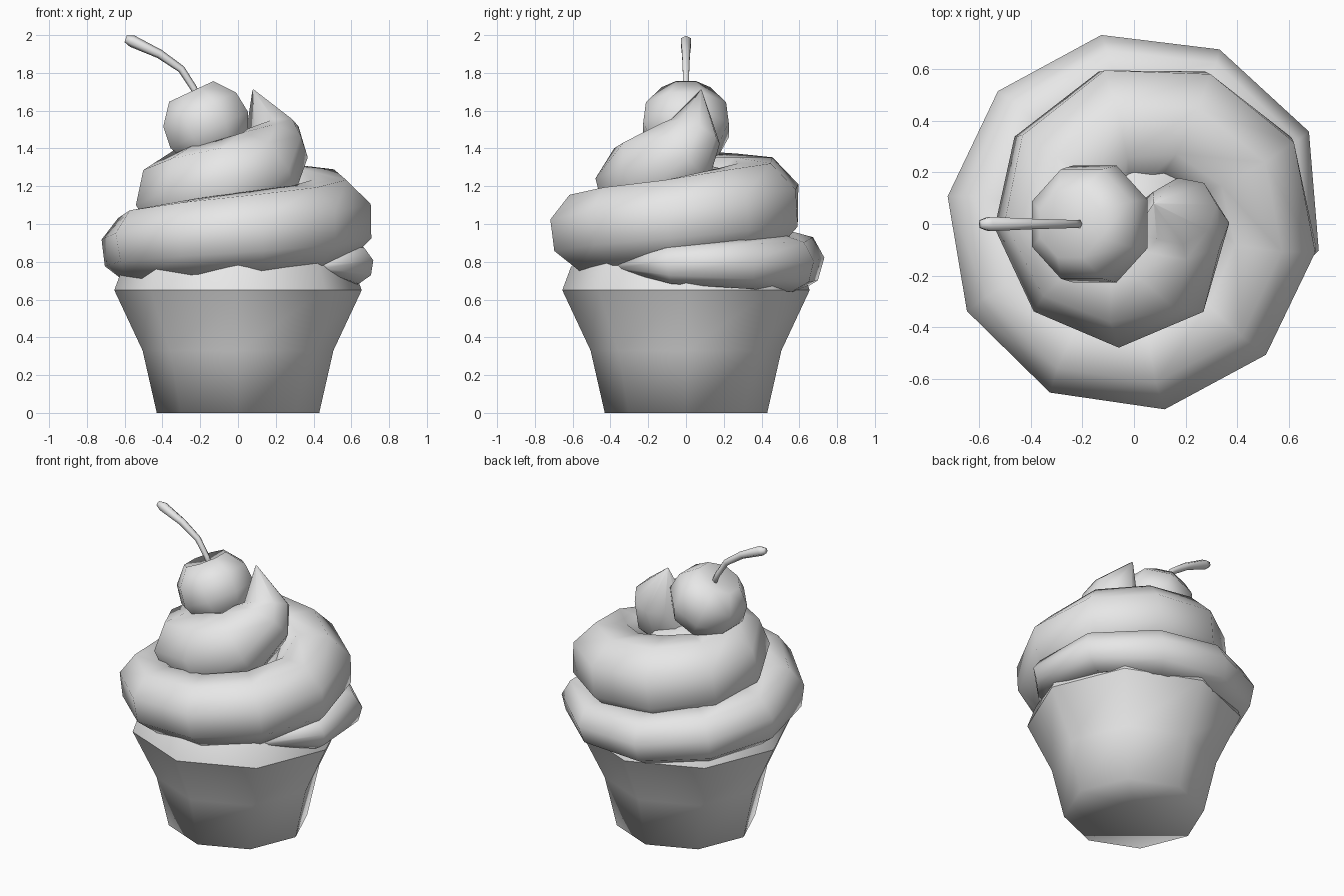
import bpy, bmesh, math
from mathutils import Vector, Matrix

old = bpy.data.objects.get("Cube")
if old:
    bpy.data.objects.remove(old, do_unlink=True)

grey = bpy.data.materials.new("plain_grey")
grey.use_nodes = True
grey.diffuse_color = (0.8, 0.8, 0.8, 1)
grey.node_tree.nodes["Principled BSDF"].inputs["Base Color"].default_value = (0.8, 0.8, 0.8, 1)


def finish(bm, name):
    bmesh.ops.remove_doubles(bm, verts=bm.verts, dist=0.0005)
    bmesh.ops.recalc_face_normals(bm, faces=bm.faces)
    for f in bm.faces:
        f.smooth = True
    mesh = bpy.data.meshes.new(name)
    bm.to_mesh(mesh)
    bm.free()
    mesh.materials.append(grey)
    obj = bpy.data.objects.new(name, mesh)
    bpy.context.collection.objects.link(obj)
    return obj


def skin(bm, rings):
    """Bridge consecutive rings of equal size with quads."""
    for a, b in zip(rings, rings[1:]):
        n = len(a)
        for i in range(n):
            bm.faces.new((a[i], a[(i + 1) % n], b[(i + 1) % n], b[i]))


def lathe(name, profile, sides=8, turn=0.0, matrix=Matrix()):
    bm = bmesh.new()
    rings = []
    for r, z in profile:
        angles = [turn + math.tau * i / sides for i in range(sides)]
        rings.append([bm.verts.new(matrix @ Vector((r * math.cos(a), r * math.sin(a), z)))
                      for a in angles])
    skin(bm, rings)
    return finish(bm, name)


def add_ring(bm, centre, side, up, radius, sides, roll=0.0):
    angles = [math.tau * (k + 0.5) / sides + roll for k in range(sides)]
    return [bm.verts.new(centre + radius * (math.cos(a) * side + math.sin(a) * up))
            for a in angles]


def tube(name, rings, bm):
    skin(bm, rings)
    bm.faces.new(rings[0])
    bm.faces.new(rings[-1])
    return finish(bm, name)


# Flared eight-sided wrapper with a slightly hollow base
lathe("wrapper", [(0, 0.05), (0.43, 0), (0.505, 0.33), (0.655, 0.65)])

# Cake dome that fills the wrapper and the middle of the swirl
lathe("cake_top", [(0.655, 0.65), (0.61, 0.77), (0.5, 0.92), (0.35, 1.1),
                   (0.2, 1.29), (0, 1.34)])

# Swirl keys: angle, outer radius, height, tube radius, roll of the section
KEYS = [(-38, 0.58, 0.775, 0.025, 0), (-8, 0.72, 0.785, 0.105, -10),
        (28, 0.76, 0.79, 0.135, -15), (64, 0.745, 0.79, 0.15, -18),
        (100, 0.735, 0.8, 0.165, -15), (171, 0.725, 0.87, 0.187, -8),
        (270, 0.725, 0.955, 0.218, -7), (352, 0.715, 1.015, 0.238, 0),
        (388, 0.7, 1.06, 0.25, 0), (462, 0.61, 1.11, 0.265, 0),
        (541, 0.53, 1.145, 0.25, 12), (624, 0.47, 1.21, 0.25, 30),
        (669, 0.42, 1.28, 0.235, 25), (717, 0.36, 1.38, 0.2, 12)]
ANGLES = [-38] + [-8 + 36 * k for k in range(13)] + [462, 503, 541, 581, 624, 669, 717]


def key_at(angle):
    for a, b in zip(KEYS, KEYS[1:]):
        if angle <= b[0]:
            t = (angle - a[0]) / (b[0] - a[0])
            return [u + (v - u) * t for u, v in zip(a, b)]


# Swirl sections face along the spiral, leaning up towards the peak
bm = bmesh.new()
rings = []
for angle in ANGLES:
    _, outer, z, r, roll = key_at(angle)
    a = math.radians(angle)
    outward = Vector((math.cos(a), math.sin(a), 0))
    climb = 0.12 if angle < 600 else 0.12 + (angle - 600) / 160
    forward = Vector((-math.sin(a), math.cos(a), climb)).normalized()
    centre = outward * (outer - 0.94 * r) + Vector((0, 0, z))
    rings.append(add_ring(bm, centre, outward, outward.cross(forward), r, 8, math.radians(roll)))

# Pointed peak of the swirl
for centre, r, turn in [((0.18, 0.05, 1.49), 0.145, 30), ((0.08, 0.08, 1.71), 0.004, 45)]:
    a = math.radians(turn)
    outward = Vector((math.cos(a), math.sin(a), 0))
    forward = Vector((-math.sin(a), math.cos(a), 1.8)).normalized()
    rings.append(add_ring(bm, Vector(centre), outward, outward.cross(forward), r, 8))
tube("frosting_swirl", rings, bm)

# Cherry leaning to its side, with a dimple on top
lean = Matrix.Translation((-0.165, 0, 1.525)) @ Matrix.Rotation(math.radians(-25), 4, "Y")
lathe("cherry", [(0, 0.15), (0.14, 0.195), (0.23, 0.09), (0.245, -0.03),
                 (0.19, -0.14), (0.09, -0.2), (0, -0.21)],
      turn=math.pi / 8, matrix=lean)

# Curved stem, thicker towards its tip: x, z, radius
STEM = [(-0.2, 1.64, 0.018), (-0.235, 1.72, 0.018), (-0.3, 1.82, 0.02),
        (-0.415, 1.9, 0.024), (-0.56, 1.968, 0.032), (-0.595, 1.98, 0.018)]
bm = bmesh.new()
rings = []
for i, (x, z, r) in enumerate(STEM):
    before, after = STEM[max(i - 1, 0)], STEM[min(i + 1, len(STEM) - 1)]
    forward = Vector((after[0] - before[0], 0, after[1] - before[1])).normalized()
    side = Vector((0, 1, 0))
    rings.append(add_ring(bm, Vector((x, 0, z)), side, side.cross(forward), r, 6))
tube("cherry_stem", rings, bm)
